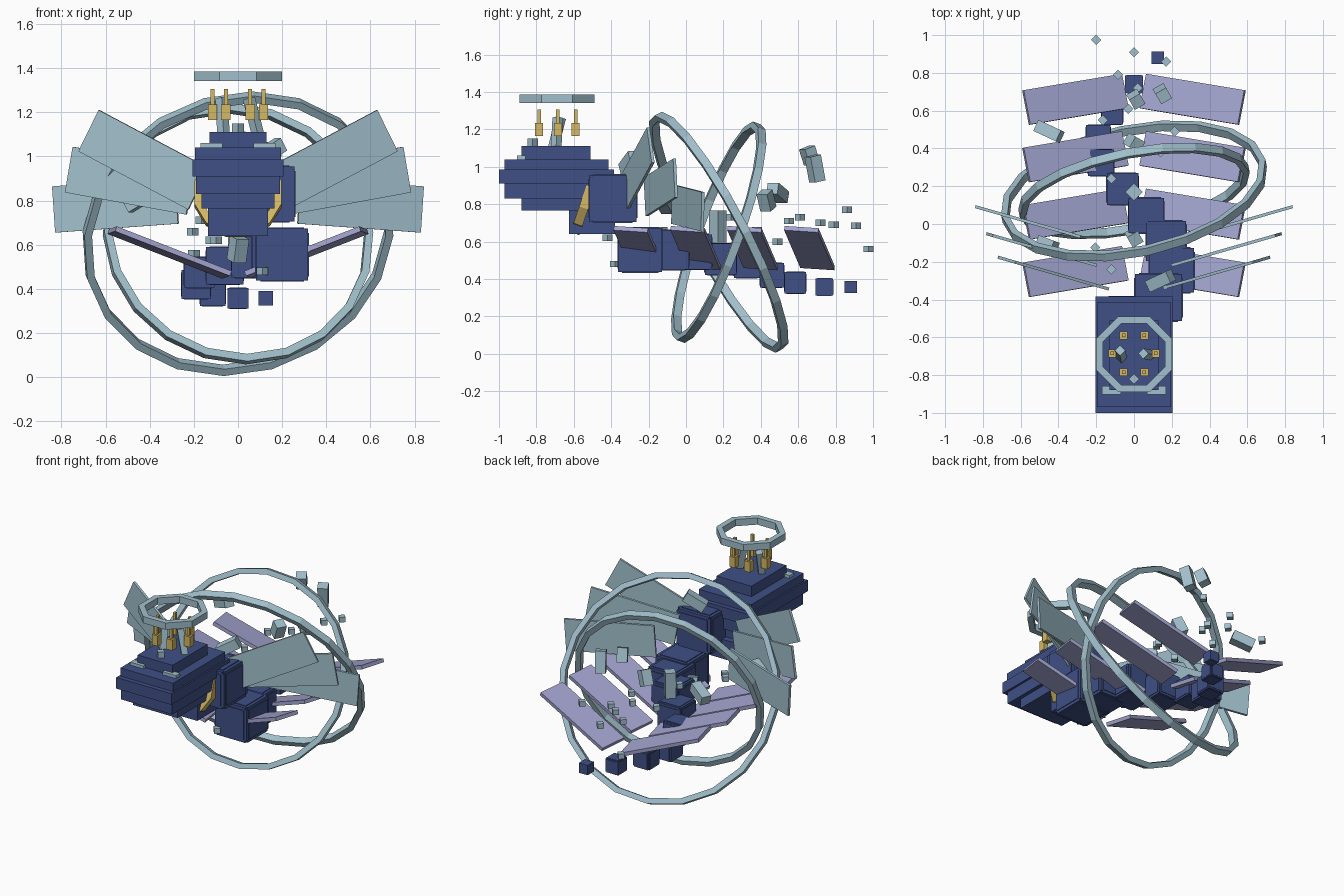
import bpy, bmesh
from math import sin, cos, pi, radians
from mathutils import Matrix

cube = bpy.data.objects.get("Cube")
if cube:
    bpy.data.objects.remove(cube, do_unlink=True)


def material(name, rgb):
    m = bpy.data.materials.new(name)
    m.use_nodes = True
    m.diffuse_color = (*rgb, 1)
    m.node_tree.nodes["Principled BSDF"].inputs["Base Color"].default_value = (*rgb, 1)
    return m


NAVY = material("navy armour", (0.05, 0.08, 0.24))
PALE = material("pale blue crystal", (0.36, 0.53, 0.61))
LILAC = material("lavender panel", (0.36, 0.37, 0.62))
GOLD = material("gold", (0.66, 0.48, 0.13))


def finish(name, bm, mat, loc=(0, 0, 0), rot=(0, 0, 0)):
    me = bpy.data.meshes.new(name)
    bmesh.ops.recalc_face_normals(bm, faces=bm.faces)
    bm.to_mesh(me)
    bm.free()
    me.materials.append(mat)
    ob = bpy.data.objects.new(name, me)
    ob.location = loc
    ob.rotation_euler = [radians(a) for a in rot]
    bpy.context.collection.objects.link(ob)


def add_box(bm, size, centre=(0, 0, 0)):
    bmesh.ops.create_cube(bm, size=1, matrix=Matrix.Translation(centre) @ Matrix.Diagonal((*size, 1)))


def box(name, size, loc, mat, rot=(0, 0, 0)):
    bm = bmesh.new()
    add_box(bm, size)
    finish(name, bm, mat, loc, rot)


def ring(name, radius, band, width, sides, mat, loc, rot, start=0.0):
    """Faceted hoop around local y with a rectangular section."""
    bm = bmesh.new()
    section = [(radius - band, -width / 2), (radius, -width / 2), (radius, width / 2), (radius - band, width / 2)]
    loops = []
    for i in range(sides):
        a = start + 2 * pi * i / sides
        loops.append([bm.verts.new((r * sin(a), w, r * cos(a))) for r, w in section])
    for i in range(sides):
        p, q = loops[i], loops[(i + 1) % sides]
        for k in range(4):
            bm.faces.new((p[k], q[k], q[(k + 1) % 4], p[(k + 1) % 4]))
    finish(name, bm, mat, loc, rot)


def segment(name, size, loc):
    """Armour block: crossed slabs that give stepped corners."""
    bm = bmesh.new()
    add_box(bm, [size * 0.91] * 3)
    for k in range(3):
        for long, trim in ((1.0, 0.8), (0.86, 0.96)):
            add_box(bm, [size * (long if j == k else trim) for j in range(3)])
    finish(name, bm, NAVY, loc)


# Head: stacked slabs as half width, front y, back y, bottom z, top z
slabs = [
    (0.13, -0.88, -0.51, 1.04, 1.11),
    (0.195, -0.97, -0.415, 0.985, 1.04),
    (0.205, -1.0, -0.385, 0.91, 0.985),
    (0.19, -0.97, -0.40, 0.83, 0.91),
    (0.165, -0.88, -0.42, 0.765, 0.83),
    (0.135, -0.625, -0.38, 0.64, 0.77),
]
bm = bmesh.new()
for w, y0, y1, z0, z1 in slabs:
    add_box(bm, (2 * w, y1 - y0, z1 - z0), (0, (y0 + y1) / 2, (z0 + z1) / 2))
finish("head", bm, NAVY)
ring("jaw_collar", 0.205, 0.035, 0.05, 12, GOLD, (0, -0.53, 0.83), (-19, 0, 0), pi / 12)
for s in (-1, 1):
    box("brow_plate", (0.10, 0.045, 0.02), (s * 0.12, -0.88, 1.05), PALE)

# Floating crown and the gold pegs beneath it
ring("crown_ring", 0.2 / cos(pi / 8), 0.04, 0.045, 8, PALE, (0, -0.69, 1.363), (90, 0, 0), pi / 8)
for s in (-1, 1):
    for x, y in ((0.055, -0.59), (0.115, -0.685), (0.055, -0.785)):
        box("peg_base", (0.042, 0.042, 0.07), (s * x, y, 1.20), GOLD)
        box("peg_stem", (0.018, 0.018, 0.075), (s * x, y, 1.268), GOLD)
    box("head_crystal", (0.04, 0.04, 0.17), (s * 0.07, -0.69, 1.18), PALE, (-12, s * -8, 45))
box("head_crystal", (0.04, 0.04, 0.06), (0, -0.82, 1.12), PALE, (0, 0, 45))

# Winding body, from the neck to the tail tip
spine = [
    (0.13, -0.39, 0.83, 0.26), (0.20, -0.245, 0.555, 0.245), (0.17, -0.09, 0.555, 0.22),
    (0.065, 0.045, 0.545, 0.195), (-0.06, 0.185, 0.505, 0.175), (-0.175, 0.325, 0.475, 0.145),
    (-0.19, 0.46, 0.42, 0.135), (-0.115, 0.585, 0.38, 0.12), (0, 0.74, 0.357, 0.097),
]
for x, y, z, size in spine:
    segment("body_segment", size, (x, y, z))
box("tail_tip", (0.066, 0.066, 0.066), (0.125, 0.88, 0.357), NAVY)

# Fanned blades and the four pairs of lower panels
for s in (-1, 1):
    for x, y, z, lift in ((0.427, -0.26, 0.985, 27), (0.49, -0.135, 0.89, 10), (0.555, 0.01, 0.78, -4)):
        box("wing_blade", (0.58, 0.016, 0.21), (s * x, y, z), PALE, (0, -s * lift, s * 16))
    for i in range(4):
        box("lower_panel", (0.565, 0.185, 0.024), (s * 0.31, 0.66 - 0.304 * i, 0.565), LILAC,
            (-4, -s * 21, -s * 9.5))

# Two large tilted hoops
ring("outer_hoop", 0.715, 0.035, 0.045, 20, PALE, (0, 0.175, 0.65), (27.5, 0, 12))
ring("inner_hoop", 0.62, 0.035, 0.045, 20, PALE, (0, 0.175, 0.65), (-19.5, 0, 11))

# Drifting crystals: large shards, then small cubes
shards = [
    (0.01, 0.66, 1.06, 0.09, 20, 30), (0.15, 0.69, 0.99, 0.14, 12, 30), (-0.45, 0.49, 0.86, 0.14, 70, 65),
    (0, 0.43, 0.82, 0.10, 25, 60), (0, 0.17, 0.68, 0.17, 0, 45), (0, -0.07, 0.58, 0.11, 15, 30),
    (0.14, -0.30, 1.02, 0.14, 60, 115), (-0.46, -0.11, 0.80, 0.10, 60, 70),
]
for x, y, z, length, tilt, turn in shards:
    box("crystal_shard", (0.065, 0.065, length), (x, y, z), PALE, (tilt, 0, turn))
bits = [
    (-0.2, 0.975, 0.56), (0, 0.91, 0.685), (0.17, 0.86, 0.77), (-0.085, 0.79, 0.69),
    (-0.165, 0.55, 0.71), (0.215, 0.49, 0.60), (0.14, 0.38, 0.66), (-0.12, 0.24, 0.73),
    (-0.205, -0.125, 0.66), (-0.10, -0.42, 0.62), (-0.12, -0.24, 0.62), (0.11, -0.38, 0.48),
    (0.02, 0.72, 0.70), (-0.03, 0.61, 0.73),
]
for p in bits:
    box("crystal_bit", (0.038, 0.038, 0.034), p, PALE, (0, 0, 45))
